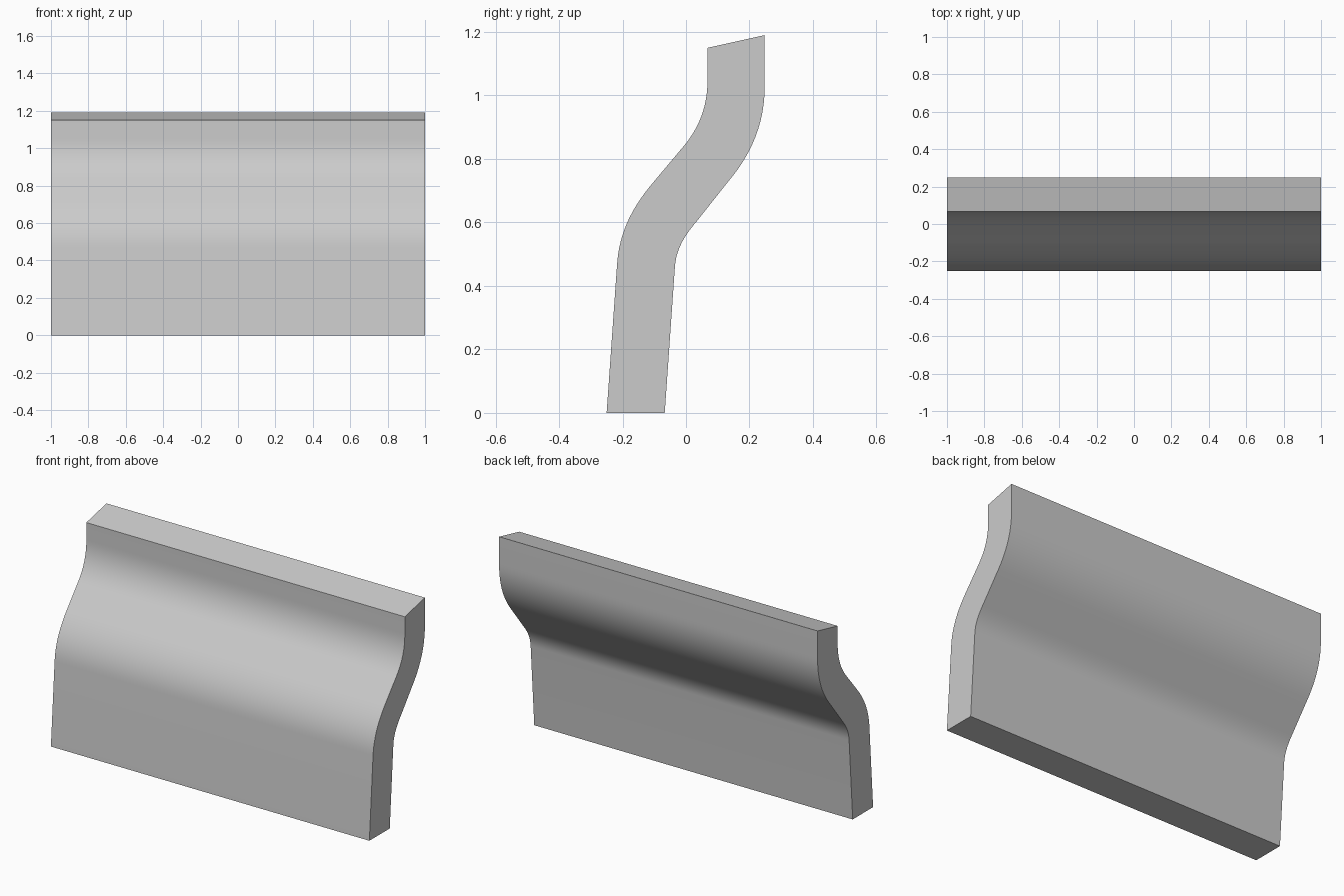
import bpy, bmesh
from math import radians
from mathutils import Vector
from mathutils.geometry import interpolate_bezier

cube = bpy.data.objects.get("Cube")
if cube:
    bpy.data.objects.remove(cube, do_unlink=True)

HALF_WIDTH = 1.0
STEPS = 13

# Plain grey material
grey = bpy.data.materials.new("plain_grey")
grey.use_nodes = True
colour = (0.6, 0.6, 0.6, 1)
grey.diffuse_color = colour
grey.node_tree.nodes["Principled BSDF"].inputs["Base Color"].default_value = colour

# Directions along the profile, as (y, z)
LEAN = Vector((0.07, 1)).normalized()
SLOPE = Vector((0.65, 0.76)).normalized()
UP = Vector((0, 1))


def bend(start, start_dir, end, end_dir):
    """Smooth curve between two points that leaves and arrives along given directions."""
    a, b = Vector(start), Vector(end)
    reach = (b - a).length * 0.36
    return interpolate_bezier(a, a + start_dir * reach, b - end_dir * reach, b, STEPS)


# S-shaped side profile: up the front, across the slanted top, down the back
front = [Vector((-0.25, 0))]
front += bend((-0.217, 0.47), LEAN, (-0.10, 0.73), SLOPE)
front += bend((-0.01, 0.837), SLOPE, (0.068, 1.05), UP)
front += [Vector((0.068, 1.15))]
back = [Vector((0.248, 1.19))]
back += bend((0.248, 1.03), -UP, (0.13, 0.725), -SLOPE)
back += bend((0.035, 0.605), -SLOPE, (-0.035, 0.46), -LEAN)
back += [Vector((-0.067, 0))]

# Extrude the profile across the full width
bm = bmesh.new()
side = bm.faces.new([bm.verts.new((-HALF_WIDTH, p.x, p.y)) for p in front + back])
result = bmesh.ops.extrude_face_region(bm, geom=[side], use_keep_orig=True)
moved = [v for v in result["geom"] if isinstance(v, bmesh.types.BMVert)]
bmesh.ops.translate(bm, verts=moved, vec=(2 * HALF_WIDTH, 0, 0))
bmesh.ops.recalc_face_normals(bm, faces=bm.faces)

mesh = bpy.data.meshes.new("curved_panel")
bm.to_mesh(mesh)
bm.free()
mesh.materials.append(grey)
panel = bpy.data.objects.new("curved_panel", mesh)
bpy.context.collection.objects.link(panel)

# Smooth bends with crisp ends
bpy.ops.object.select_all(action="DESELECT")
panel.select_set(True)
bpy.context.view_layer.objects.active = panel
bpy.ops.object.shade_smooth_by_angle(angle=radians(30))
